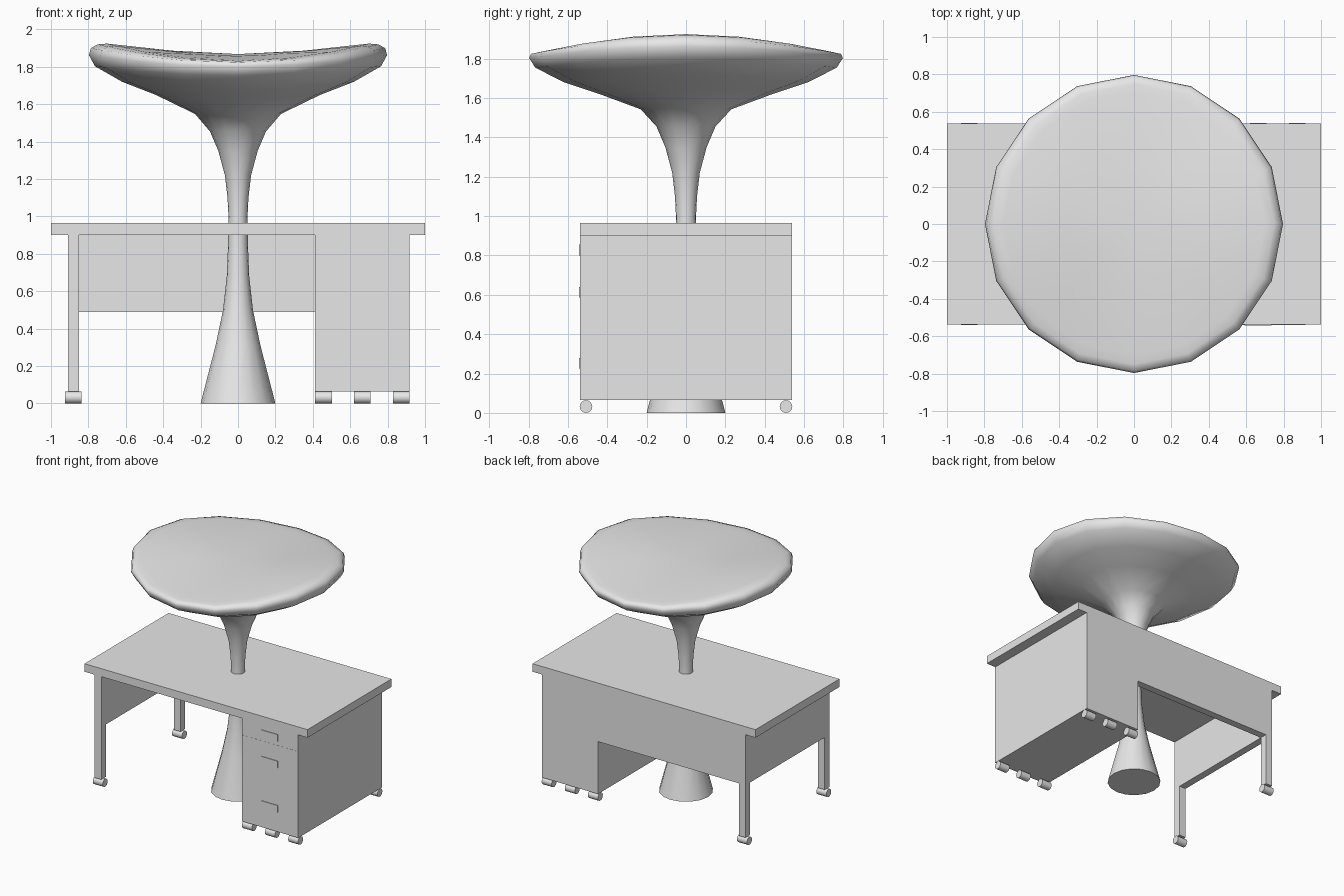
import bpy, bmesh, math

if "Cube" in bpy.data.objects:
    bpy.data.objects.remove(bpy.data.objects["Cube"])

grey = bpy.data.materials.new("light_grey")
grey.diffuse_color = (0.8, 0.8, 0.8, 1)
grey.use_nodes = True
grey.node_tree.nodes["Principled BSDF"].inputs["Base Color"].default_value = grey.diffuse_color


def finish(name, bm, smooth=None):
    bmesh.ops.recalc_face_normals(bm, faces=bm.faces)
    me = bpy.data.meshes.new(name)
    bm.to_mesh(me)
    bm.free()
    me.materials.append(grey)
    ob = bpy.data.objects.new(name, me)
    bpy.context.collection.objects.link(ob)
    if smooth:
        bpy.ops.object.select_all(action='DESELECT')
        ob.select_set(True)
        bpy.context.view_layer.objects.active = ob
        bpy.ops.object.shade_smooth_by_angle(angle=math.radians(smooth))
    return ob


def box(name, x0, x1, y0, y1, z0, z1):
    bm = bmesh.new()
    bmesh.ops.create_cube(bm, size=1)
    for v in bm.verts:
        v.co = ((x0 + x1) / 2 + v.co.x * (x1 - x0),
                (y0 + y1) / 2 + v.co.y * (y1 - y0),
                (z0 + z1) / 2 + v.co.z * (z1 - z0))
    return finish(name, bm)


def caster(name, x0, x1, y, r=0.032, sides=16):
    bm = bmesh.new()
    rings = []
    for x in (x0, x1):
        rings.append([bm.verts.new((x, y + r * math.cos(a), r + r * math.sin(a)))
                      for a in (2 * math.pi * i / sides for i in range(sides))])
        bm.faces.new(rings[-1])
    for i in range(sides):
        j = (i + 1) % sides
        bm.faces.new((rings[0][i], rings[0][j], rings[1][j], rings[1][i]))
    return finish(name, bm, 40)


# Desk
D = 0.538
box("desk_top", -1, 1, -D, D, 0.9, 0.965)
box("drawer_cabinet", 0.413, 0.917, -D, D, 0.065, 0.9)
box("back_panel", -0.85, 0.413, D - 0.06, D, 0.49, 0.9)
box("side_panel", -0.91, -0.85, -D + 0.06, D - 0.06, 0.49, 0.9)
box("front_leg", -0.91, -0.85, -D, -D + 0.06, 0.065, 0.9)
box("back_leg", -0.91, -0.85, D - 0.06, D, 0.065, 0.9)

# Drawer seam and handles
box("drawer_seam", 0.413, 0.917, -D - 0.001, -D, 0.762, 0.766)
for i, z in enumerate((0.80, 0.585, 0.225)):
    box(f"drawer_handle_{i + 1}", 0.59, 0.735, -D - 0.005, -D, z, z + 0.055)

# Casters under leg and cabinet corners
for side, y in (("front", -0.508), ("back", 0.508)):
    for i, x in enumerate((-0.925, 0.413, 0.62, 0.828)):
        caster(f"{side}_caster_{i + 1}", x, x + 0.089, y)

# Pedestal flaring into a saddle-shaped round top: (radius, height, saddle bend)
PROFILE = [
    (0.20, 0.0, 0), (0.12, 0.31, 0), (0.08, 0.5, 0), (0.06, 0.68, 0),
    (0.053, 0.85, 0), (0.051, 1.0, 0), (0.056, 1.1, 0), (0.07, 1.22, 0),
    (0.105, 1.35, 0), (0.15, 1.455, 0), (0.23, 1.545, 0.003),
    (0.44, 1.635, 0.015), (0.62, 1.70, 0.02), (0.765, 1.778, 0.025),
    (0.797, 1.832, 0.03), (0.787, 1.862, 0.038), (0.75, 1.875, 0.045),
    (0.70, 1.879, 0.045), (0.35, 1.872, 0.014),
]
SIDES = 16
bm = bmesh.new()
rings = []
for r, z, bend in PROFILE:
    ring = []
    for i in range(SIDES):
        a = 2 * math.pi * i / SIDES
        ring.append(bm.verts.new((r * math.cos(a), r * math.sin(a),
                                  z + bend * math.cos(2 * a))))
    rings.append(ring)
bm.faces.new(rings[0])
tip = bm.verts.new((0, 0, 1.868))
for i in range(SIDES):
    j = (i + 1) % SIDES
    for lo, hi in zip(rings, rings[1:]):
        bm.faces.new((lo[i], lo[j], hi[j], hi[i]))
    bm.faces.new((rings[-1][i], rings[-1][j], tip))
finish("round_table", bm, 60)
